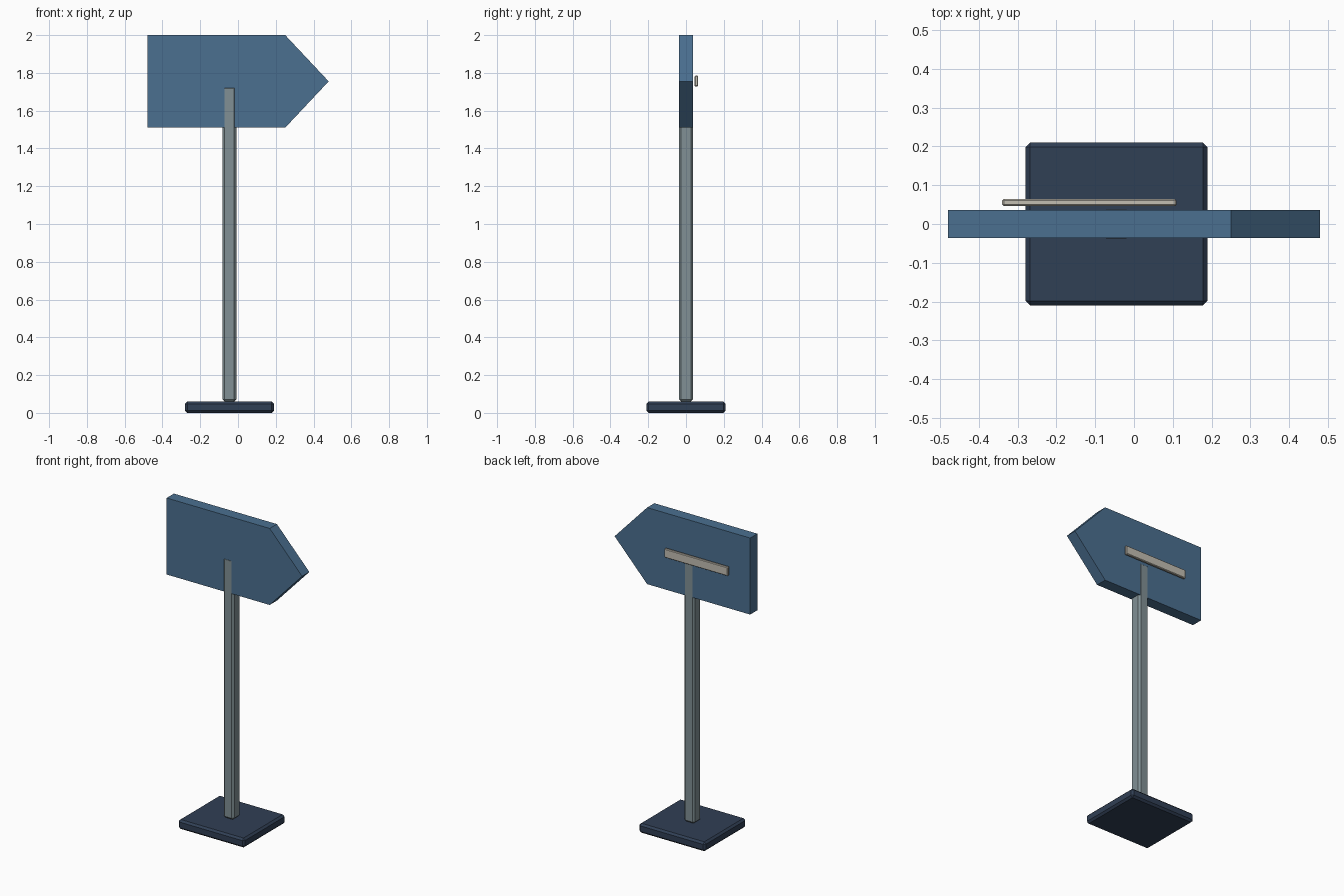
import bpy, bmesh

if "Cube" in bpy.data.objects:
    bpy.data.objects.remove(bpy.data.objects["Cube"])


def material(name, rgb):
    m = bpy.data.materials.new(name)
    m.diffuse_color = (*rgb, 1)
    m.use_nodes = True
    m.node_tree.nodes["Principled BSDF"].inputs["Base Color"].default_value = m.diffuse_color
    return m


def finish(bm, name, mat):
    bmesh.ops.recalc_face_normals(bm, faces=bm.faces)
    mesh = bpy.data.meshes.new(name)
    bm.to_mesh(mesh)
    bm.free()
    ob = bpy.data.objects.new(name, mesh)
    bpy.context.collection.objects.link(ob)
    mesh.materials.append(mat)
    return ob


def chamfered_box(name, lo, hi, chamfer, mat):
    bm = bmesh.new()
    bmesh.ops.create_cube(bm, size=1)
    for v in bm.verts:
        v.co = [(a + b) / 2 + c * (b - a) for a, b, c in zip(lo, hi, v.co)]
    ob = finish(bm, name, mat)
    bev = ob.modifiers.new("chamfer", 'BEVEL')
    bev.width = chamfer
    bev.segments = 1
    return ob


navy = material("navy", (0.03, 0.05, 0.09))
steel = material("steel", (0.22, 0.28, 0.30))
blue = material("blue", (0.07, 0.16, 0.28))
beige = material("beige", (0.55, 0.52, 0.45))

# Base plate and post
chamfered_box("base", (-0.28, -0.21, 0), (0.19, 0.21, 0.06), 0.012, navy)
chamfered_box("post", (-0.083, -0.0375, 0.06), (-0.008, 0.0375, 1.73), 0.012, steel)

# Arrow-shaped sign board
outline = [(-0.48, 1.51), (0.25, 1.51), (0.48, 1.755), (0.25, 2.0), (-0.48, 2.0)]
bm = bmesh.new()
face = bm.faces.new([bm.verts.new((x, -0.0365, z)) for x, z in outline])
ext = bmesh.ops.extrude_face_region(bm, geom=[face], use_keep_orig=True)
for v in ext["geom"]:
    if isinstance(v, bmesh.types.BMVert):
        v.co.y = 0.0365
finish(bm, "arrow_board", blue)

# Rail on the back of the board
chamfered_box("back_rail", (-0.34, 0.046, 1.728), (0.11, 0.064, 1.785), 0.004, beige)
